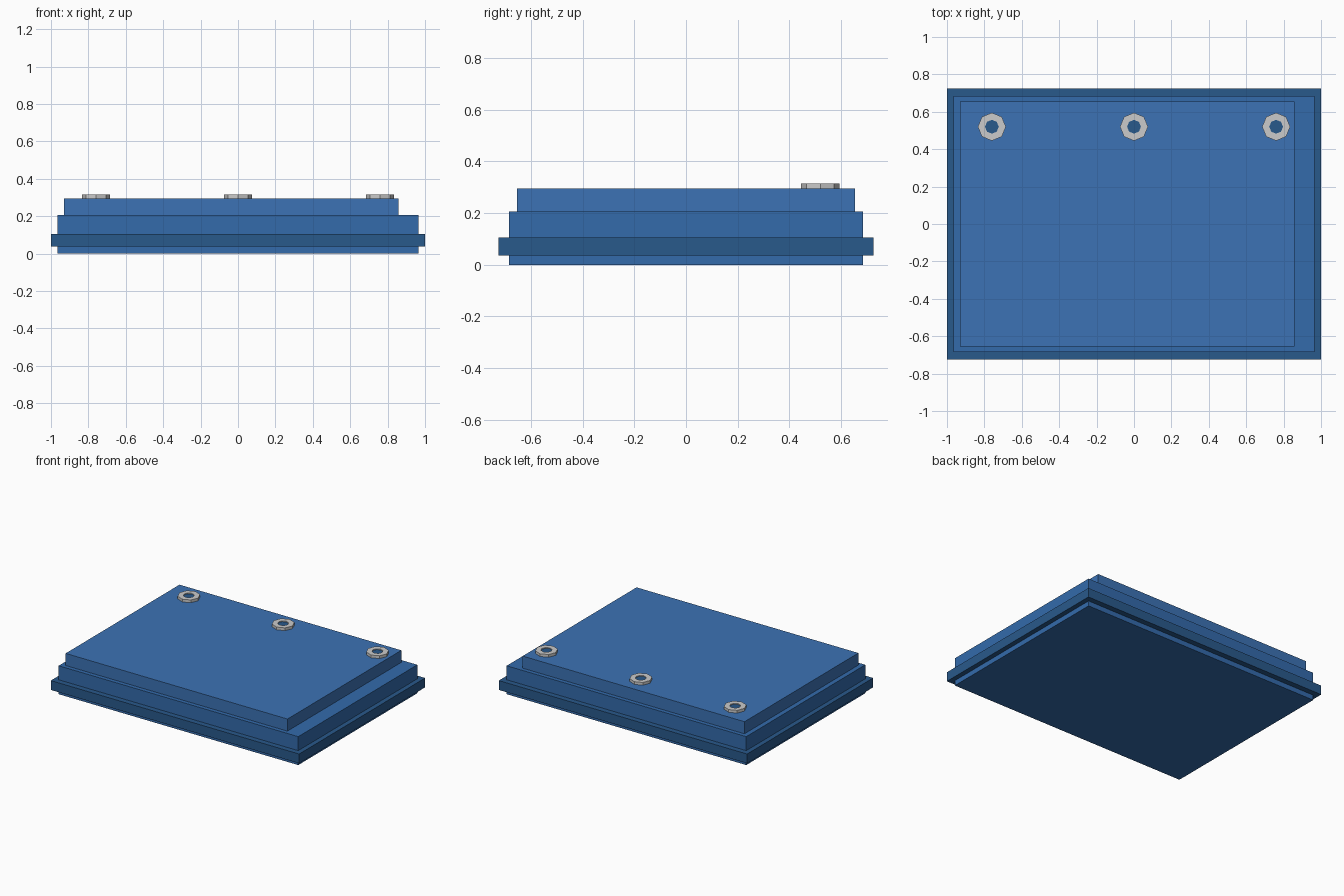
import bpy, bmesh, math

if "Cube" in bpy.data.objects:
    bpy.data.objects.remove(bpy.data.objects["Cube"])


def material(name, rgb):
    m = bpy.data.materials.new(name)
    m.diffuse_color = (*rgb, 1)
    m.use_nodes = True
    m.node_tree.nodes["Principled BSDF"].inputs["Base Color"].default_value = m.diffuse_color
    return m


DARK = material("dark_blue", (0.022, 0.10, 0.26))
MID = material("mid_blue", (0.033, 0.145, 0.41))
LIGHT = material("light_blue", (0.045, 0.17, 0.46))


def make_object(name, bm, mat=None):
    bmesh.ops.recalc_face_normals(bm, faces=bm.faces)
    me = bpy.data.meshes.new(name)
    bm.to_mesh(me)
    bm.free()
    ob = bpy.data.objects.new(name, me)
    bpy.context.collection.objects.link(ob)
    if mat:
        me.materials.append(mat)
    return ob


def box(name, x0, x1, half_y, z0, z1, mat):
    bm = bmesh.new()
    bmesh.ops.create_cube(bm, size=1)
    bmesh.ops.scale(bm, vec=(x1 - x0, 2 * half_y, z1 - z0), verts=bm.verts)
    bmesh.ops.translate(bm, vec=((x0 + x1) / 2, 0, (z0 + z1) / 2), verts=bm.verts)
    return make_object(name, bm, mat)


def prism_ring(name, x, y, profile, sides, mat=None):
    """Lathe a closed (radius, z) profile around a vertical axis."""
    bm = bmesh.new()
    loops = []
    for i in range(sides):
        a = 2 * math.pi * i / sides
        loops.append([bm.verts.new((x + r * math.cos(a), y + r * math.sin(a), z))
                      for r, z in profile])
    n = len(profile)
    for i in range(sides):
        a, b = loops[i], loops[(i + 1) % sides]
        for j in range(n):
            k = (j + 1) % n
            bm.faces.new((a[j], b[j], b[k], a[k]))
    return make_object(name, bm, mat)


def disc(name, x, y, r, z0, z1, sides, mat):
    bm = bmesh.new()
    bmesh.ops.create_cone(bm, cap_ends=True, segments=sides,
                          radius1=r, radius2=r, depth=z1 - z0)
    bmesh.ops.translate(bm, vec=(x, y, (z0 + z1) / 2), verts=bm.verts)
    return make_object(name, bm, mat)


# Stepped slab: body, surrounding rim, offset top panel
box("body", -0.965, 0.965, 0.685, 0, 0.207, MID)
box("rim", -1, 1, 0.725, 0.037, 0.105, DARK)
box("top_panel", -0.93, 0.857, 0.655, 0.207, 0.295, LIGHT)

# Eyelets along the back edge
for i, x in enumerate((-0.76, 0, 0.76), 1):
    prism_ring(f"eyelet_ring_{i}", x, 0.52,
               [(0.037, 0.29), (0.075, 0.29), (0.075, 0.315), (0.037, 0.315)], 8)
    disc(f"eyelet_hole_{i}", x, 0.52, 0.038, 0.29, 0.309, 8, DARK)
